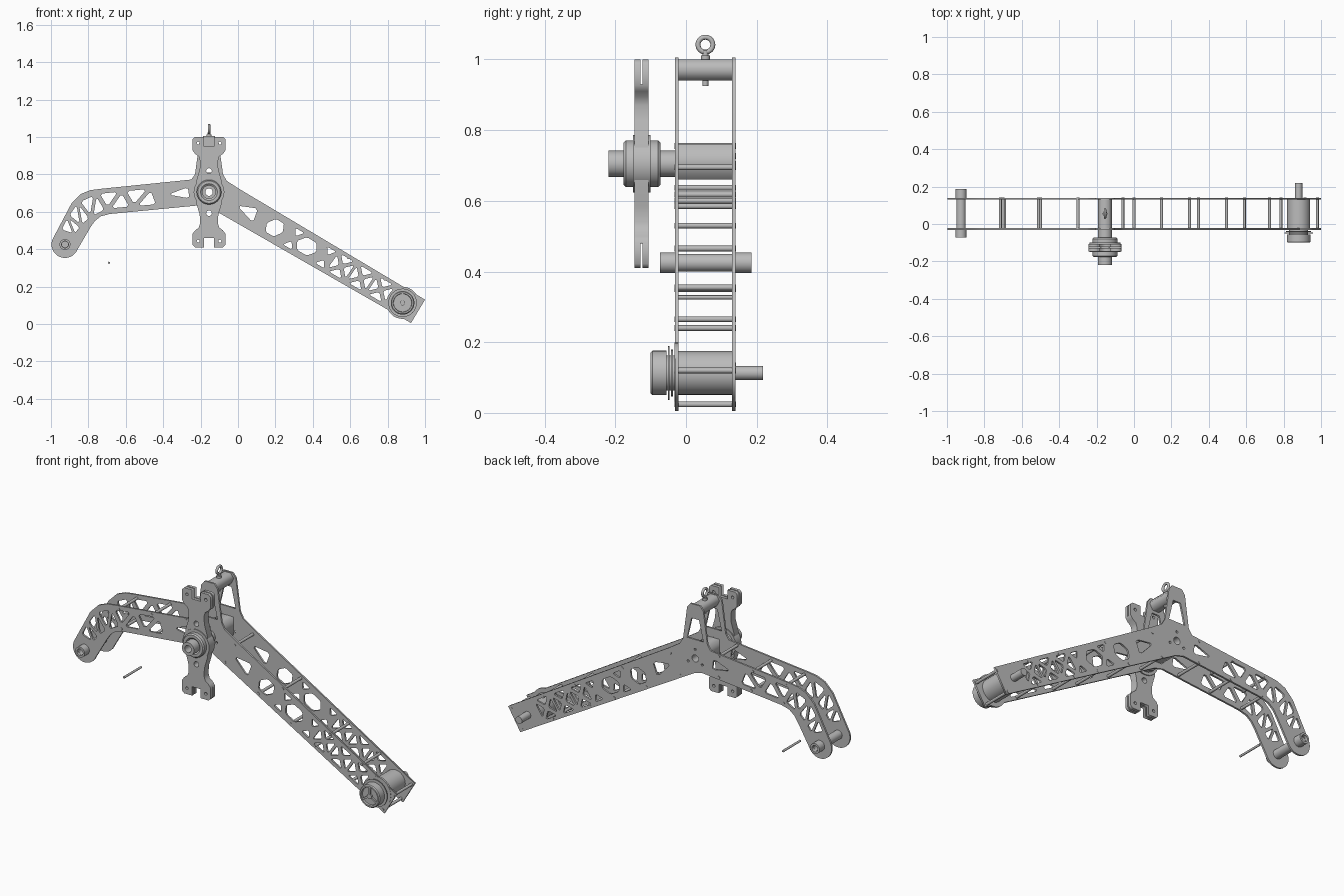
import bpy, bmesh, math
from mathutils import Vector

if "Cube" in bpy.data.objects:
    bpy.data.objects.remove(bpy.data.objects["Cube"])

metal = bpy.data.materials.new("plain_grey_metal")
metal.use_nodes = True
GREY = (0.5, 0.5, 0.5, 1)
metal.diffuse_color = GREY
metal.node_tree.nodes["Principled BSDF"].inputs["Base Color"].default_value = GREY

HUB = Vector((-0.155, 0.705))
TIP = Vector((-0.925, 0.425))
MOTOR = Vector((0.88, 0.113))
FRONT, BACK = -0.031, 0.14      # outer faces of the two side plates
THICK = 0.01


def add(name, mesh):
    mesh.materials.clear()
    mesh.materials.append(metal)
    ob = bpy.data.objects.new(name, mesh)
    bpy.context.collection.objects.link(ob)
    return ob


def circle(c, r, n=24, a0=0, a1=360):
    steps = n if a1 - a0 == 360 else n - 1
    angles = [math.radians(a0 + (a1 - a0) * i / steps) for i in range(n)]
    return [Vector((c[0] + r * math.cos(a), c[1] + r * math.sin(a))) for a in angles]


def prism(name, outline, holes, y0, y1):
    """Front profile with holes, extruded from y0 to y1."""
    cu = bpy.data.curves.new(name, 'CURVE')
    cu.dimensions, cu.fill_mode = '2D', 'BOTH'
    cu.extrude = (y1 - y0) / 2
    for loop in [outline] + holes:
        sp = cu.splines.new('POLY')
        sp.points.add(len(loop) - 1)
        for pt, co in zip(sp.points, loop):
            pt.co = (co[0], co[1], 0, 1)
        sp.use_cyclic_u = True
    tmp = bpy.data.objects.new(name + "_profile", cu)
    bpy.context.collection.objects.link(tmp)
    dg = bpy.context.evaluated_depsgraph_get()
    mesh = bpy.data.meshes.new_from_object(tmp.evaluated_get(dg))
    bpy.data.objects.remove(tmp)
    ob = add(name, mesh)
    ob.rotation_euler.x = math.pi / 2
    ob.location.y = (y0 + y1) / 2
    return ob


def lathe(name, c, profile, n=40):
    """Closed (radius, y) profile turned about the y axis through c."""
    bm = bmesh.new()
    rings = [[bm.verts.new((p[0], y, p[1])) for p in circle(c, r, n)] for r, y in profile]
    for a, b in zip(rings, rings[1:] + rings[:1]):
        for i in range(n):
            j = (i + 1) % n
            bm.faces.new((a[i], a[j], b[j], b[i]))
    bmesh.ops.remove_doubles(bm, verts=bm.verts, dist=1e-5)
    bmesh.ops.recalc_face_normals(bm, faces=bm.faces)
    mesh = bpy.data.meshes.new(name)
    bm.to_mesh(mesh)
    bm.free()
    mesh.shade_smooth()
    mesh.set_sharp_from_angle(angle=math.radians(35))
    return add(name, mesh)


def rod(name, c, r, y0, y1, bore=0.0, n=32):
    return lathe(name, c, [(bore, y0), (r, y0), (r, y1), (bore, y1)], n)


def window(pts, k=0.66):
    """Shrunken polygon with clipped corners, leaving truss bars around it."""
    mid = sum(pts, Vector((0, 0))) / len(pts)
    pts = [mid + (p - mid) * k for p in pts]
    out = []
    for i, p in enumerate(pts):
        out += [p.lerp(pts[i - 1], 0.14), p.lerp(pts[(i + 1) % len(pts)], 0.14)]
    return out


def vecs(*pairs):
    return [Vector(p) for p in pairs]


# Side plate outline: bent arm, tower and long arm
outline = circle(TIP, 0.072, 20, 152, 338)
outline += vecs((-0.79, 0.515), (-0.766, 0.55), (-0.735, 0.575), (-0.686, 0.588),
                (-0.2, 0.635), (-0.15, 0.622), (0.925, 0.005), (1, 0.13),
                (0.01, 0.72), (-0.06, 0.765), (-0.08, 0.8), (-0.105, 0.98),
                (-0.125, 1.005), (-0.185, 1.005), (-0.205, 0.98), (-0.23, 0.8),
                (-0.25, 0.772), (-0.74, 0.722), (-0.79, 0.715), (-0.84, 0.695),
                (-0.89, 0.645))

# Windows of the long arm, in along/across coordinates
top0, top1 = vecs((0.01, 0.72), (1, 0.13))
low0, low1 = vecs((-0.1, 0.592), (0.925, 0.005))


def arm(s, t):
    return low0.lerp(low1, s).lerp(top0.lerp(top1, s), t)


holes = [window([arm(0.02, 0.5), arm(0.13, 0.85), arm(0.16, 0.2)], 0.75)]
for s, w in ((0.24, 0.05), (0.41, 0.06)):
    holes.append(window([arm(s - w, 0.5), arm(s - w / 2, 0.82), arm(s + w / 2, 0.82),
                         arm(s + w, 0.5), arm(s + w / 2, 0.18), arm(s - w / 2, 0.18)], 0.85))
for s in (0.3, 0.47):
    for t in (0.1, 0.9):
        holes.append(window([arm(s, t), arm(s + 0.08, t), arm(s + 0.04, 0.5)], 0.6))
for i in range(3):
    a, b = 0.54 + 0.105 * i, 0.645 + 0.105 * i
    corners = [arm(a, 0.08), arm(b, 0.08), arm(b, 0.92), arm(a, 0.92)]
    mid = arm((a + b) / 2, 0.5)
    holes += [window([corners[j - 1], corners[j], mid], 0.64) for j in range(4)]

# Windows of the bent arm: zigzag truss between its outer and inner edges
outer = vecs((-0.955, 0.5), (-0.915, 0.58), (-0.86, 0.66), (-0.76, 0.705), (-0.62, 0.72), (-0.46, 0.735))
inner = vecs((-0.87, 0.47), (-0.835, 0.515), (-0.785, 0.56), (-0.7, 0.605), (-0.56, 0.618), (-0.42, 0.63))
for i in range(5):
    a, b, c, d = outer[i], outer[i + 1], inner[i + 1], inner[i]
    holes += [window([a, b, d], 0.68), window([b, c, d], 0.68)]
holes.append(window(vecs((-0.39, 0.69), (-0.26, 0.74), (-0.25, 0.665)), 0.8))

# Tower window, hub bore and small hub holes
holes.append(vecs((-0.205, 0.81), (-0.178, 0.925), (-0.132, 0.925), (-0.105, 0.81)))
holes.append(circle(HUB, 0.02))
holes += [circle(p, 0.007, 10) for p in circle(HUB, 0.05, 3, 90, 450)]

prism("front_side_plate", outline, holes, FRONT, FRONT + THICK)
prism("back_side_plate", outline, holes, BACK - THICK, BACK)

# Cross rods between the plates, their ends just proud as fasteners
for x, z in ((-0.715, 0.705), (-0.51, 0.727), (-0.3, 0.755), (-0.7, 0.6), (-0.5, 0.618), (-0.3, 0.637),
             (0, 0.695), (0.297, 0.53), (0.59, 0.355), (0.785, 0.24), (-0.06, 0.585),
             (0.147, 0.465), (0.345, 0.35), (0.495, 0.265), (0.725, 0.135), (0.98, 0.12), (0.915, 0.024)):
    rod("cross_rod", (x, z), 0.008, FRONT - 0.002, BACK + 0.002, n=12)
rod("loose_pin", (-0.69, 0.327), 0.006, -0.021, 0.131, n=12)

# Tower block, top bar and lifting eye
block = [HUB + Vector(p) for p in ((-0.037, -0.045), (0.037, -0.045), (0.037, 0.055), (-0.037, 0.055))]
prism("tower_block", block, [circle(HUB, 0.02)], -0.021, 0.131)
prism("tower_top_bar", vecs((-0.193, 0.974), (-0.175, 1), (-0.135, 1), (-0.117, 0.974),
                            (-0.135, 0.941), (-0.175, 0.941)), [], -0.021, 0.131)
for name, r, z0, z1 in (("eye_stem", 0.008, 0.925, 1.025), ("eye_collar", 0.013, 1, 1.012)):
    bpy.ops.mesh.primitive_cylinder_add(vertices=20, radius=r, depth=z1 - z0, location=(HUB.x, 0.055, (z0 + z1) / 2))
    bpy.context.object.name = name
    bpy.context.object.data.materials.append(metal)
    bpy.ops.object.shade_smooth_by_angle()
bpy.ops.mesh.primitive_torus_add(major_radius=0.021, minor_radius=0.007, major_segments=32, minor_segments=10,
                                 location=(HUB.x, 0.055, 1.042), rotation=(0, math.pi / 2, 0))
bpy.context.object.name = "lifting_eye"
bpy.context.object.data.materials.append(metal)
bpy.ops.object.shade_smooth()

# Two-pronged rocker bracket on the hub, mirrored in both directions
quarter = vecs((0.026, 0.245), (0.026, 0.295), (0.075, 0.295), (0.087, 0.283), (0.087, 0.222),
               (0.075, 0.205), (0.055, 0.19), (0.047, 0.165), (0.05, 0.12), (0.068, 0.06))
right = quarter + [Vector((p.x, -p.y)) for p in reversed(quarter)]
rocker = [HUB + p for p in right] + [HUB + Vector((-p.x, p.y)) for p in reversed(right)]
rocker_holes = [circle(HUB, 0.034)]
for sz in (-1, 1):
    rocker_holes.append(circle(HUB + Vector((0, 0.113 * sz)), 0.015))
    rocker_holes += [circle(HUB + Vector((0.058 * sx, 0.262 * sz)), 0.008, 12) for sx in (-1, 1)]
prism("rocker_front_plate", rocker, rocker_holes, -0.146, -0.129)
prism("rocker_back_plate", rocker, rocker_holes, -0.123, -0.106)
core = [HUB + Vector((p.x - HUB.x, max(-0.225, min(0.225, p.y - HUB.y)))) for p in rocker]
core = [p for i, p in enumerate(core) if (p - core[i - 1]).length > 1e-4]
prism("rocker_core", core, rocker_holes[:2] + [rocker_holes[4]], -0.129, -0.123)

# Hub: hollow shaft, bearing housing and flange
rod("hub_shaft", HUB, 0.037, -0.22, FRONT, 0.02)
lathe("hub_bearing", HUB, [(0.03, -0.165), (0.045, -0.177), (0.06, -0.177), (0.066, -0.17),
                           (0.066, -0.079), (0.06, -0.072), (0.03, -0.072)])
rod("hub_flange", HUB, 0.082, -0.15, -0.1, 0.03)

# Pivot tube at the bent end
rod("pivot_tube", TIP, 0.025, -0.06, 0.17, 0.017)
rod("pivot_front_collar", TIP, 0.029, -0.073, FRONT, 0.018)
rod("pivot_back_collar", TIP, 0.029, BACK, 0.186, 0.018)

# Motor at the long end: body, flange, pulley discs, knob and shaft
rod("motor_body", MOTOR, 0.062, -0.021, 0.131)
rod("motor_flange", MOTOR, 0.086, FRONT - 0.001, -0.021)
rod("inner_disc", MOTOR, 0.066, -0.042, -0.037)
rod("outer_disc", MOTOR, 0.076, -0.051, -0.046)
rod("disc_core", MOTOR, 0.05, -0.06, FRONT)
lathe("motor_knob", MOTOR, [(0, -0.09), (0.048, -0.09), (0.05, -0.1), (0.058, -0.1),
                            (0.063, -0.095), (0.063, -0.055), (0, -0.055)])
rod("knob_centre", MOTOR, 0.014, -0.1, -0.09, n=20)
for a in (90, 210, 330):
    d = Vector((math.cos(math.radians(a)), math.sin(math.radians(a))))
    side = Vector((-d.y, d.x)) * 0.005
    spoke = [MOTOR + d * r + side * s for r, s in ((0.01, 1), (0.01, -1), (0.05, -1), (0.05, 1))]
    prism("knob_spoke", spoke, [], -0.098, -0.089)
rod("motor_shaft", MOTOR, 0.02, 0.131, 0.218)
